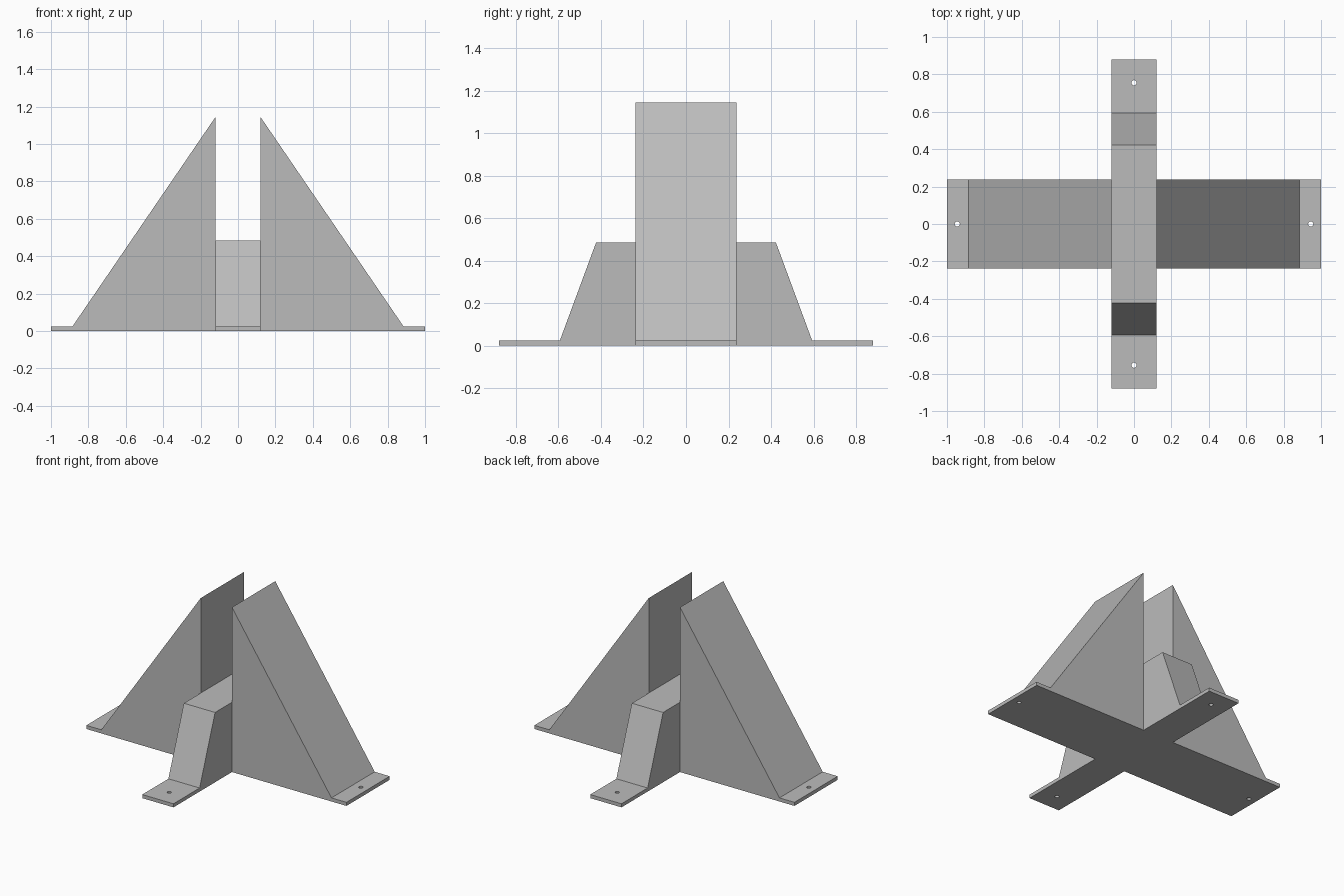
import bpy, bmesh
from mathutils import Vector

cube = bpy.data.objects.get("Cube")
if cube:
    bpy.data.objects.remove(cube, do_unlink=True)

# Single grey material
grey = bpy.data.materials.new("plain_grey")
grey.use_nodes = True
colour = (0.5, 0.5, 0.5, 1)
grey.diffuse_color = colour
grey.node_tree.nodes["Principled BSDF"].inputs["Base Color"].default_value = colour


def extrude_profile(name, half, axis, half_width):
    """Mirror a half profile of (distance, height) points and extrude it sideways."""
    outline = half + [(-d, z) for d, z in reversed(half)]
    side = Vector((0, 1, 0)) if axis.x else Vector((1, 0, 0))
    bm = bmesh.new()
    face = bm.faces.new([bm.verts.new(axis * d + Vector((0, 0, z)) - side * half_width)
                         for d, z in outline])
    new = bmesh.ops.extrude_face_region(bm, geom=[face])["geom"]
    bmesh.ops.translate(bm, vec=side * half_width * 2,
                        verts=[v for v in new if isinstance(v, bmesh.types.BMVert)])
    bmesh.ops.recalc_face_normals(bm, faces=bm.faces)
    mesh = bpy.data.meshes.new(name)
    bm.to_mesh(mesh)
    bm.free()
    mesh.materials.append(grey)
    obj = bpy.data.objects.new(name, mesh)
    bpy.context.collection.objects.link(obj)
    return obj


def boolean(target, other, operation):
    """Apply a boolean and discard the second object."""
    mod = target.modifiers.new(operation.lower(), "BOOLEAN")
    mod.object, mod.operation, mod.solver = other, operation, "EXACT"
    bpy.context.view_layer.objects.active = target
    bpy.ops.object.modifier_apply(modifier=mod.name)
    bpy.data.objects.remove(other, do_unlink=True)


PLATE, RIDGE, PEAK, SLOT = 0.025, 0.485, 1.145, 0.12

# Two tall wedges with a slot between them, on a long foot plate
stand = extrude_profile("wedge_stand", [
    (1, 0), (1, PLATE), (0.885, PLATE), (SLOT, PEAK), (SLOT, RIDGE)],
    Vector((1, 0, 0)), 0.2375)

# Low tapered ridge crossing through the slot, with its own foot plate
ridge = extrude_profile("cross_ridge", [
    (0.88, 0), (0.88, PLATE), (0.593, PLATE), (0.423, RIDGE)],
    Vector((0, 1, 0)), SLOT)
boolean(stand, ridge, "UNION")

# Screw holes near the ends of the four feet
for x, y in [(0.945, 0), (-0.945, 0), (0, 0.755), (0, -0.755)]:
    bpy.ops.mesh.primitive_cylinder_add(vertices=24, radius=0.014, depth=0.2,
                                        location=(x, y, 0))
    cutter = bpy.context.object
    cutter.name = "screw_hole_cutter"
    cutter.hide_render = True
    cutter.data.materials.append(grey)
    boolean(stand, cutter, "DIFFERENCE")

bpy.ops.object.select_all(action="DESELECT")
stand.select_set(True)
bpy.context.view_layer.objects.active = stand
bpy.ops.object.shade_smooth_by_angle()
